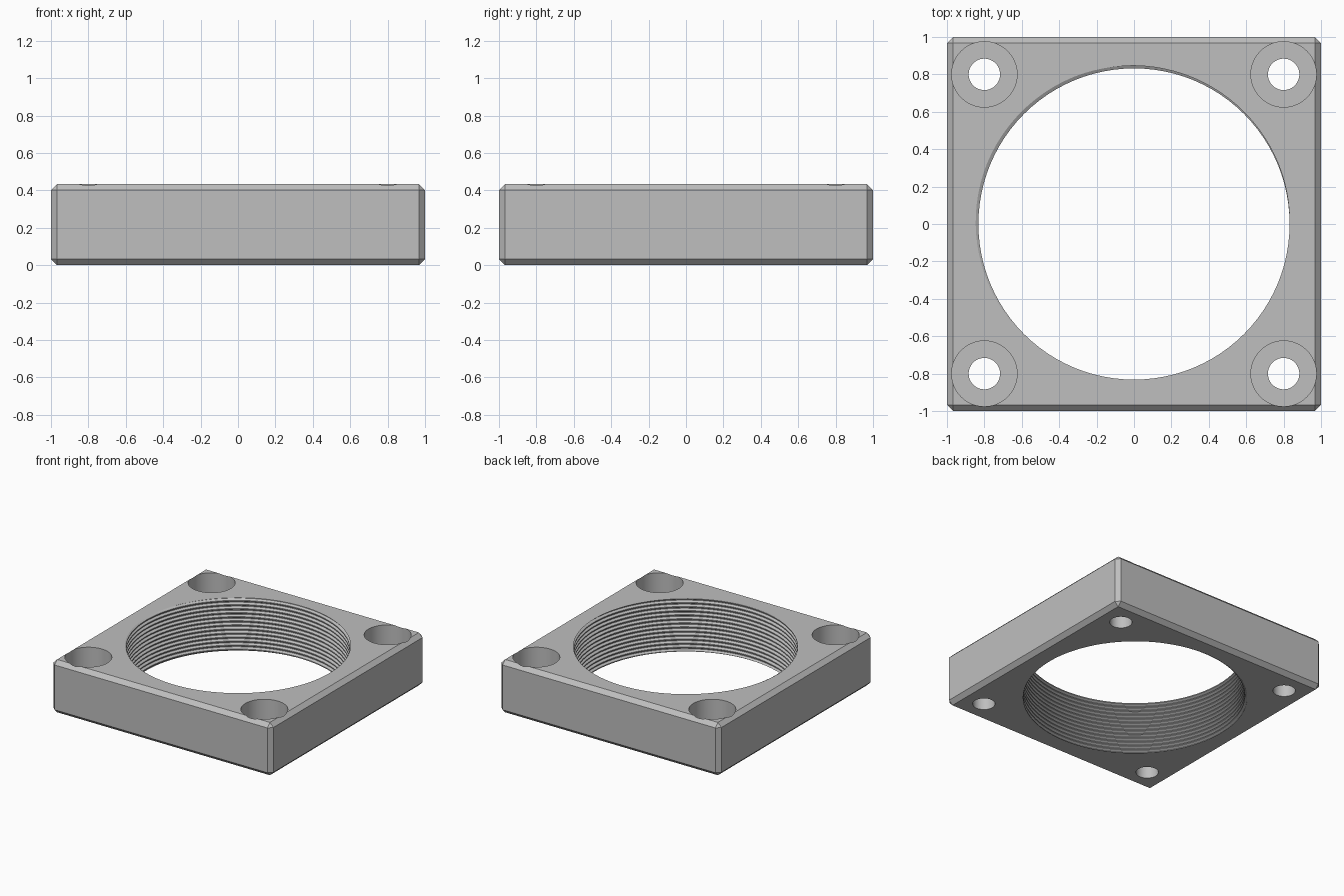
import bpy, bmesh, math

cube = bpy.data.objects.get("Cube")
if cube:
    bpy.data.objects.remove(cube, do_unlink=True)

HEIGHT, CHAMFER = 0.434, 0.033
PITCH, TURNS, SEGMENTS = 0.0333, 18, 96
MINOR, MAJOR = 0.832, 0.85
HOLE_POS, HOLE_R, BORE_R, BORE_DEPTH = 0.8, 0.084, 0.175, 0.2

grey = bpy.data.materials.new("matte_grey")
grey.use_nodes = True
colour = (0.52, 0.52, 0.52, 1)
grey.diffuse_color = colour
grey.node_tree.nodes["Principled BSDF"].inputs["Base Color"].default_value = colour


def to_object(name, bm):
    bmesh.ops.recalc_face_normals(bm, faces=bm.faces)
    mesh = bpy.data.meshes.new(name)
    bm.to_mesh(mesh)
    bm.free()
    mesh.materials.append(grey)
    obj = bpy.data.objects.new(name, mesh)
    bpy.context.collection.objects.link(obj)
    return obj


# Square plate with chamfered edges
bm = bmesh.new()
bmesh.ops.create_cube(bm, size=1)
bmesh.ops.scale(bm, vec=(2, 2, HEIGHT), verts=bm.verts)
bmesh.ops.translate(bm, vec=(0, 0, HEIGHT / 2), verts=bm.verts)
bmesh.ops.bevel(bm, geom=bm.edges[:], offset=CHAMFER, segments=1, affect='EDGES')
plate = to_object("threaded_plate", bm)

cut = bmesh.new()


def add_bore(x, y, sides=48):
    """Stepped cutter: a through hole with a wide counterbore on top."""
    floor = HEIGHT - BORE_DEPTH
    rings = []
    for r, z in ((HOLE_R, -0.1), (HOLE_R, floor), (BORE_R, floor), (BORE_R, HEIGHT + 0.1)):
        angles = [math.tau * i / sides for i in range(sides)]
        rings.append([cut.verts.new((x + r * math.cos(a), y + r * math.sin(a), z)) for a in angles])
    for low, high in zip(rings, rings[1:]):
        for i in range(sides):
            j = (i + 1) % sides
            cut.faces.new((low[i], low[j], high[j], high[i]))
    cut.faces.new(rings[0][::-1])
    cut.faces.new(rings[-1])


def add_thread():
    """Helical cutter: each column is the thread profile, raised one pitch per turn."""
    profile = ((0, MINOR), (0.25, MINOR), (0.56, MAJOR), (0.69, MAJOR))
    step = len(profile)
    start = HEIGHT - 15 * PITCH
    columns = []
    for i in range(SEGMENTS):
        a = math.tau * i / SEGMENTS
        rows = TURNS * step + 1 + (step if i == 0 else 0)
        column = []
        for k in range(rows):
            offset, r = profile[k % step]
            z = start + PITCH * (k // step + offset + i / SEGMENTS)
            column.append(cut.verts.new((r * math.cos(a), r * math.sin(a), z)))
        columns.append(column)
    columns.append(columns[0][step:])
    for left, right in zip(columns, columns[1:]):
        for k in range(TURNS * step):
            a, b, c, d = left[k], right[k], right[k + 1], left[k + 1]
            cut.faces.new((a, b, c))
            cut.faces.new((a, c, d))
    # Close both ends with fans
    seam = columns[0]
    bottom = [c[0] for c in columns] + seam[step - 1:0:-1]
    top = [c[TURNS * step] for c in columns] + seam[-2:-step - 1:-1]
    for loop, z in ((bottom, -0.3), (top, HEIGHT + 0.3)):
        tip = cut.verts.new((0, 0, z))
        for p, q in zip(loop, loop[1:] + loop[:1]):
            if p != q:
                cut.faces.new((p, q, tip))


add_thread()
for sx in (-1, 1):
    for sy in (-1, 1):
        add_bore(sx * HOLE_POS, sy * HOLE_POS)
cutter = to_object("hole_cutter", cut)
cutter.hide_render = True

# Cut the holes, then drop the cutter
mod = plate.modifiers.new("holes", 'BOOLEAN')
mod.operation = 'DIFFERENCE'
mod.solver = 'EXACT'
mod.object = cutter
bpy.ops.object.select_all(action='DESELECT')
plate.select_set(True)
bpy.context.view_layer.objects.active = plate
bpy.ops.object.modifier_apply(modifier=mod.name)
bpy.data.objects.remove(cutter, do_unlink=True)
bpy.ops.object.shade_smooth_by_angle(angle=math.radians(25))
